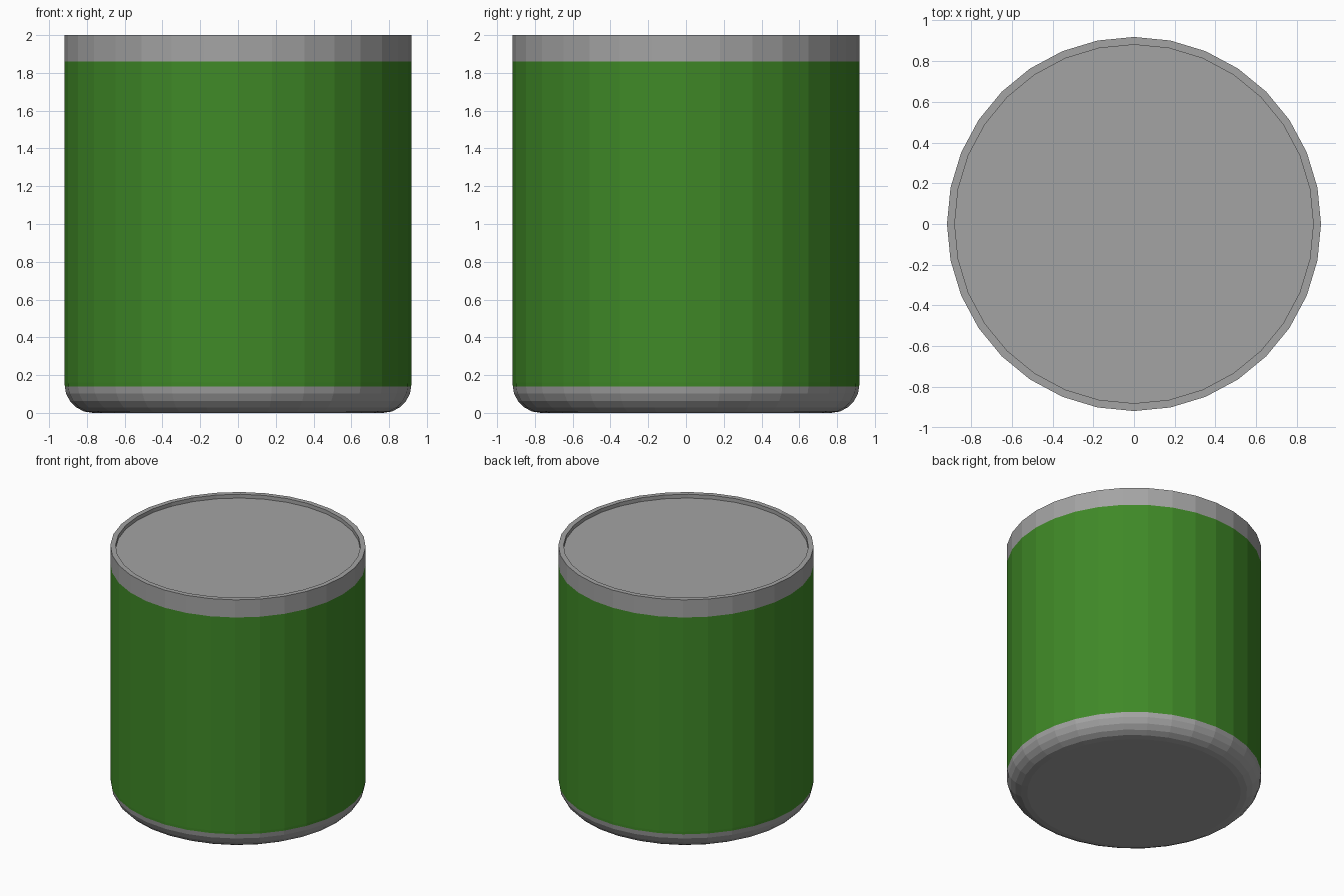
import bpy, bmesh, math

if "Cube" in bpy.data.objects:
    bpy.data.objects.remove(bpy.data.objects["Cube"])

SIDES, R, H = 32, 0.918, 2.0
LABEL_LOW, LABEL_HIGH = 0.14, 1.86
ROUND, RIM, RECESS = 0.15, 0.038, 0.03


def material(name, color):
    m = bpy.data.materials.new(name)
    m.diffuse_color = (*color, 1)
    m.use_nodes = True
    m.node_tree.nodes["Principled BSDF"].inputs["Base Color"].default_value = m.diffuse_color
    return m


grey = material("metal grey", (0.37, 0.37, 0.37))
green = material("label green", (0.05, 0.25, 0.02))

# Profile (radius, height): rounded base, straight wall, rim, recessed lid
profile = []
for i in range(5):
    a = math.pi / 2 * i / 5
    profile.append((R - ROUND + ROUND * math.sin(a), ROUND - ROUND * math.cos(a)))
profile += [(R - 0.001, LABEL_LOW), (R, ROUND + 0.01), (R, LABEL_HIGH), (R, H),
            (R - RIM, H), (R - RIM, H - RECESS)]

# Sweep the profile into a closed can
bm = bmesh.new()
rings = []
for r, z in profile:
    rings.append([bm.verts.new((r * math.cos(2 * math.pi * k / SIDES),
                                r * math.sin(2 * math.pi * k / SIDES), z))
                  for k in range(SIDES)])
for low, high in zip(rings, rings[1:]):
    for k in range(SIDES):
        n = (k + 1) % SIDES
        bm.faces.new((low[k], low[n], high[n], high[k]))
bm.faces.new(rings[0][::-1])
bm.faces.new(rings[-1])
bmesh.ops.recalc_face_normals(bm, faces=bm.faces[:])

# Label band is chosen by height
for f in bm.faces:
    zs = [v.co.z for v in f.verts]
    on_label = min(zs) > LABEL_LOW - 0.001 and max(zs) < LABEL_HIGH + 0.001
    f.material_index = 1 if on_label else 0

mesh = bpy.data.meshes.new("can_body")
mesh.materials.append(grey)
mesh.materials.append(green)
bm.to_mesh(mesh)
bm.free()
bpy.context.collection.objects.link(bpy.data.objects.new("can_body", mesh))
